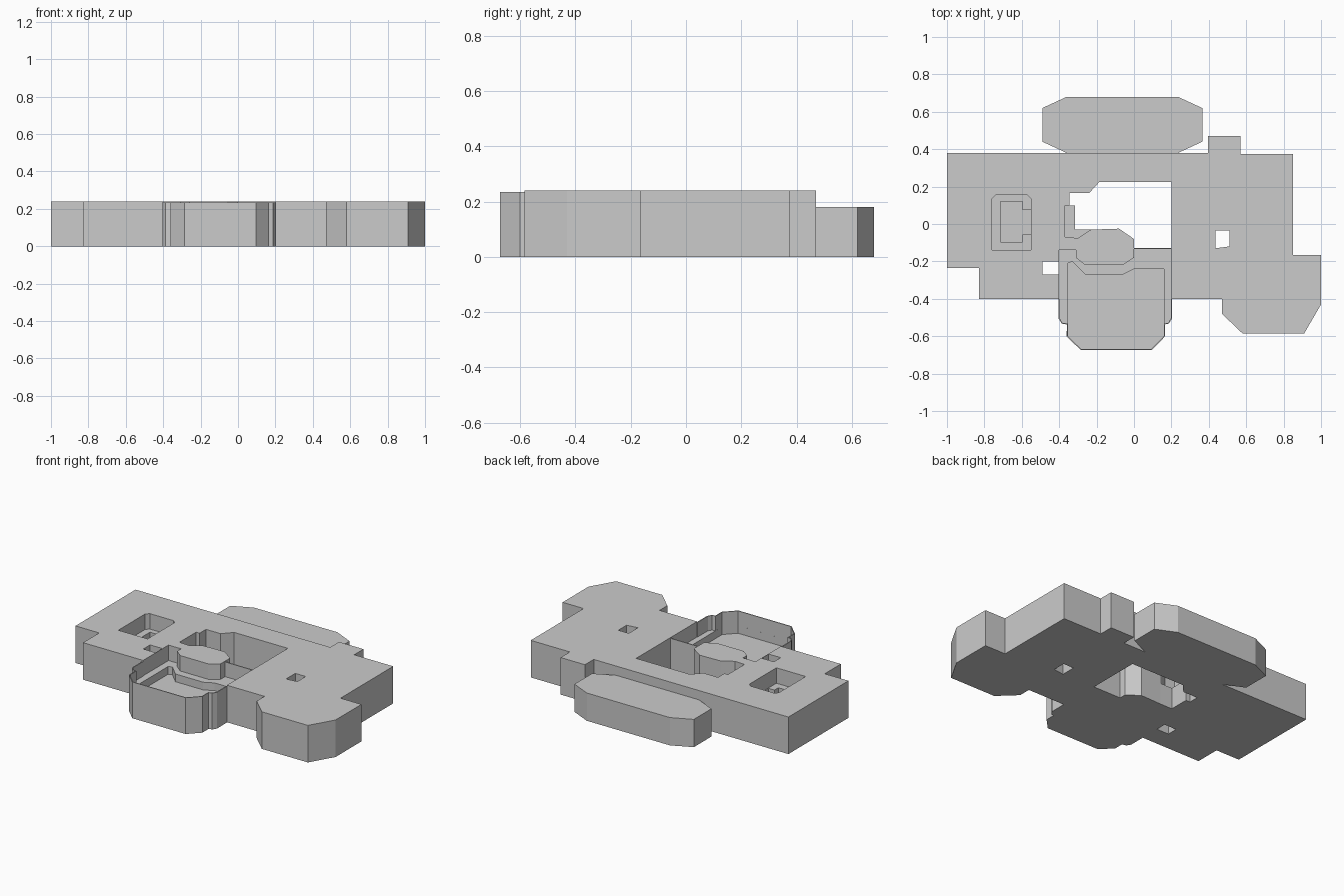
import bpy, bmesh

cube = bpy.data.objects.get("Cube")
if cube:
    bpy.data.objects.remove(cube, do_unlink=True)

ROOF, LEDGE, PIT, GLASS = 0.24, 0.14, 0.09, 0.235

grey = bpy.data.materials.new("plain grey")
grey.use_nodes = True
grey.diffuse_color = (0.6, 0.6, 0.6, 1)
shader = next(n for n in grey.node_tree.nodes if n.type == 'BSDF_PRINCIPLED')
shader.inputs["Base Color"].default_value = (0.6, 0.6, 0.6, 1)


def finish(name, bm):
    mesh = bpy.data.meshes.new(name)
    bm.to_mesh(mesh)
    bm.free()
    mesh.materials.append(grey)
    obj = bpy.data.objects.new(name, mesh)
    bpy.context.collection.objects.link(obj)
    return obj


def prism(name, outline, top, bottom=0.0):
    """Extrude a flat outline between two heights."""
    bm = bmesh.new()
    face = bm.faces.new([bm.verts.new((x, y, bottom)) for x, y in outline])
    new = bmesh.ops.extrude_face_region(bm, geom=[face])["geom"]
    verts = [v for v in new if isinstance(v, bmesh.types.BMVert)]
    bmesh.ops.translate(bm, verts=verts, vec=(0, 0, top - bottom))
    bmesh.ops.recalc_face_normals(bm, faces=bm.faces)
    return finish(name, bm)


def thin_wall(name, path, top, bottom=0.0):
    """Upright ribbon along a path, thickened."""
    bm = bmesh.new()
    columns = [[bm.verts.new((x, y, z)) for z in (bottom, top)] for x, y in path]
    for a, b in zip(columns, columns[1:]):
        bm.faces.new((a[0], b[0], b[1], a[1]))
    obj = finish(name, bm)
    mod = obj.modifiers.new("thickness", 'SOLIDIFY')
    mod.thickness, mod.offset = 0.006, 0
    return obj


def cut(target, name, outline, bottom):
    cutter = prism(name, outline, 0.4, bottom)
    cutter.hide_render = True
    cutter.hide_viewport = True
    cutter.display_type = 'WIRE'
    mod = target.modifiers.new(name, 'BOOLEAN')
    mod.operation, mod.solver, mod.object = 'DIFFERENCE', 'EXACT', cutter


def rect(x0, x1, y0, y1):
    return [(x0, y0), (x1, y0), (x1, y1), (x0, y1)]


# Front edge of the inner roof, shared with the terrace behind the entrance
island_front = [(0, -0.13), (0, -0.18), (-0.06, -0.22), (-0.26, -0.22),
                (-0.31, -0.18), (-0.31, -0.14), (-0.4, -0.14)]

# Main building: outer walls, then around the open courtyard
main = prism("main_building", [
    (-0.4, -0.4), (-0.83, -0.4), (-0.83, -0.235), (-1, -0.235), (-1, 0.38),
    (0.395, 0.38), (0.395, 0.47), (0.57, 0.47), (0.57, 0.375), (0.85, 0.375),
    (0.85, -0.165), (1, -0.165), (1, -0.43), (0.91, -0.585), (0.58, -0.585),
    (0.47, -0.48), (0.47, -0.4), (0.2, -0.4),
    (0.2, 0.225), (-0.185, 0.225), (-0.24, 0.165), (-0.345, 0.165),
    (-0.345, 0.1), (-0.37, 0.1), (-0.37, -0.07), (-0.3, -0.075),
    (-0.23, -0.03), (-0.08, -0.025), (0, -0.08)] + island_front, ROOF)

# Light shafts and the sunken roof garden
cut(main, "east_shaft_cutter",
    [(0.435, -0.13), (0.51, -0.12), (0.51, -0.035), (0.435, -0.035)], -0.1)
cut(main, "west_shaft_cutter", rect(-0.49, -0.403, -0.27, -0.2), -0.1)
cut(main, "roof_garden_cutter",
    [(-0.76, -0.14), (-0.55, -0.14), (-0.55, 0.135), (-0.57, 0.155),
     (-0.74, 0.155), (-0.76, 0.135)], LEDGE)
cut(main, "garden_floor_cutter",
    [(-0.715, -0.095), (-0.595, -0.095), (-0.595, -0.055), (-0.551, -0.055),
     (-0.551, 0.075), (-0.595, 0.075), (-0.595, 0.12), (-0.715, 0.12)], PIT)

# Courtyard ledge
prism("courtyard_ledge", [(-0.37, 0.1), (-0.315, 0.1), (-0.315, -0.03),
                          (-0.23, -0.03), (-0.3, -0.075), (-0.37, -0.07)], LEDGE)

# Lower back wing
prism("back_wing", [(-0.49, 0.62), (-0.36, 0.68), (0.235, 0.68), (0.365, 0.62),
                    (0.365, 0.44), (0.235, 0.38), (-0.36, 0.38), (-0.49, 0.44)], 0.18)

# Entrance terrace with a sunken floor
entrance_wall = [
    (-0.4, -0.4), (-0.4, -0.505), (-0.385, -0.53), (-0.357, -0.535),
    (-0.357, -0.6), (-0.285, -0.67), (0.095, -0.67), (0.163, -0.6),
    (0.163, -0.535), (0.185, -0.53), (0.2, -0.505), (0.2, -0.4)]
terrace = prism("entrance_terrace",
                entrance_wall + [(0.2, -0.13)] + island_front, LEDGE)
cut(terrace, "entrance_floor_cutter", [
    (-0.354, -0.21), (-0.33, -0.2), (-0.26, -0.27), (-0.06, -0.27), (0, -0.24),
    (0.16, -0.24), (0.16, -0.6), (0.095, -0.667), (-0.285, -0.667),
    (-0.354, -0.6)], PIT)

# Thin screen walls
thin_wall("entrance_screen", entrance_wall, GLASS)
thin_wall("courtyard_screen", [(0, -0.13), (0.2, -0.13)], GLASS)
